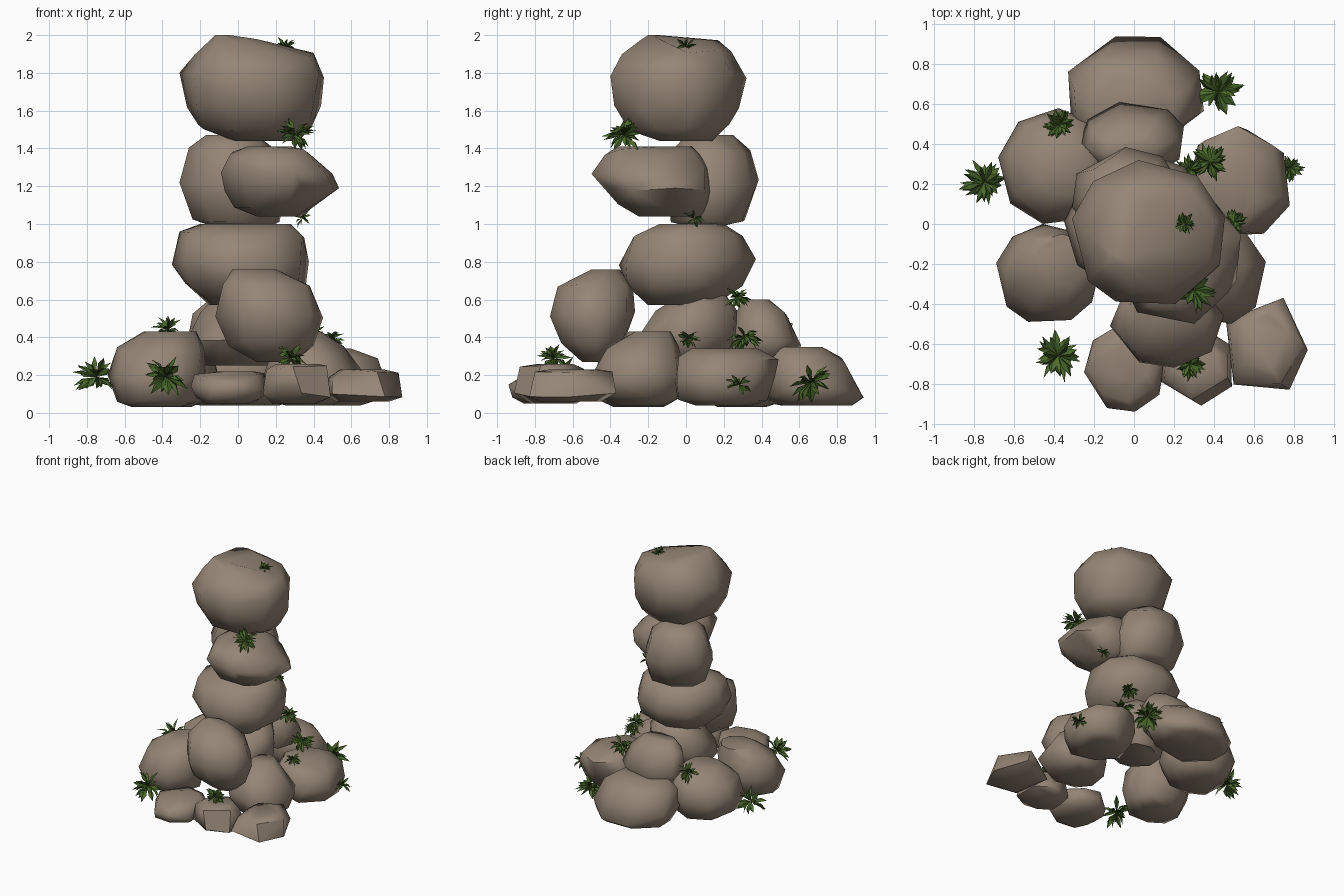
import bpy, bmesh, math, random
from mathutils import Matrix, Vector

random.seed(7)

cube = bpy.data.objects.get("Cube")
if cube:
    bpy.data.objects.remove(cube, do_unlink=True)


def material(name, red, green, blue):
    mat = bpy.data.materials.new(name)
    mat.use_nodes = True
    colour = (red, green, blue, 1)
    mat.diffuse_color = colour
    shader = next(n for n in mat.node_tree.nodes if n.type == "BSDF_PRINCIPLED")
    shader.inputs["Base Color"].default_value = colour
    shader.inputs["Roughness"].default_value = 0.9
    return mat


stone = material("warm grey stone", 0.30, 0.235, 0.18)
leaf_green = material("leaf green", 0.075, 0.15, 0.025)
deep_green = material("deep leaf green", 0.045, 0.1, 0.017)


def add_object(name, bm, *materials):
    mesh = bpy.data.meshes.new(name)
    bm.to_mesh(mesh)
    bm.free()
    for mat in materials:
        mesh.materials.append(mat)
    obj = bpy.data.objects.new(name, mesh)
    bpy.context.scene.collection.objects.link(obj)
    return obj


def fit(values, low, high):
    """Stretch a row of values so that it spans low to high."""
    least, most = min(values), max(values)
    return [low + (v - least) / (most - least) * (high - low) for v in values]


def rock(name, *rings, sides=8, turn=0.2):
    """Chiselled boulder: the hull of uneven rings (z, x min, x max, y min, y max)."""
    bm = bmesh.new()
    for z, x_min, x_max, y_min, y_max in rings:
        angles = [turn + (i + random.uniform(-0.2, 0.2)) * math.tau / sides
                  for i in range(sides)]
        xs = fit([math.cos(a) for a in angles], x_min, x_max)
        ys = fit([math.sin(a) for a in angles], y_min, y_max)
        inner = z not in (rings[0][0], rings[-1][0])
        for x, y in zip(xs, ys):
            lift = random.uniform(-0.02, 0.02) if inner else 0
            bm.verts.new((x, y, z + lift))
    bmesh.ops.convex_hull(bm, input=bm.verts[:])
    loose = [v for v in bm.verts if not v.link_faces]
    bmesh.ops.delete(bm, geom=loose, context="VERTS")
    bmesh.ops.dissolve_limit(bm, angle_limit=math.radians(6),
                             verts=bm.verts[:], edges=bm.edges[:])
    bmesh.ops.recalc_face_normals(bm, faces=bm.faces[:])
    obj = add_object(name, bm, stone)
    obj.data.shade_smooth()
    obj.data.set_sharp_from_angle(angle=math.radians(58))


def plant(name, x, y, z, size, leaves=26):
    """Bushy tuft of folded blades spreading from one point."""
    bm = bmesh.new()
    outward = Vector((x, y, 0)).normalized() * 0.15 + Vector((0, 0, 0.1))
    for i in range(leaves):
        turn = i * 2.4
        height = random.uniform(-0.8, 0.9)
        flat = math.sqrt(1 - height * height)
        aim = Vector((flat * math.cos(turn), flat * math.sin(turn), height))
        aim = (aim + outward).normalized()
        roll = Matrix.Rotation(random.uniform(-1, 1), 3, aim)
        side = roll @ aim.cross(Vector((0, 0, 1))).normalized()
        fold = side.cross(aim)
        length = size * random.uniform(0.75, 1.1)
        width = size * random.uniform(0.13, 0.2)
        middle = aim * length * 0.6
        tip = aim * length - fold * size * 0.12
        points = [Vector(), middle - side * width, tip,
                  middle + side * width, middle + fold * width * 0.6]
        base, left, end, right, ridge = [
            bm.verts.new(Vector((x, y, z)) + p) for p in points]
        for corners in ((base, ridge, end, left), (base, right, end, ridge)):
            bm.faces.new(corners).material_index = int(i % 3 == 0)
    add_object(name, bm, leaf_green, deep_green)


# Balanced column of boulders
rock("top_boulder", (1.44, -.02, .32, -.14, .14), (1.51, -.21, .39, -.3, .23),
     (1.62, -.27, .44, -.38, .28), (1.79, -.31, .455, -.4, .32),
     (1.9, -.23, .4, -.34, .24), (1.96, -.16, .12, -.24, .17),
     (2, -.12, -.04, -.2, -.1), sides=9)
rock("middle_back_boulder", (.99, -.14, .18, 0, .2), (1.03, -.24, .22, -.08, .31),
     (1.22, -.31, .26, -.1, .385), (1.39, -.26, .2, -.08, .34),
     (1.47, -.17, .1, 0, .25))
rock("middle_front_boulder", (1.04, .1, .33, -.25, .08), (1.1, -.02, .42, -.36, .12),
     (1.18, -.07, .535, -.42, .14), (1.28, -.09, .5, -.5, .12),
     (1.38, -.04, .38, -.43, .08), (1.41, .05, .28, -.36, .03))
rock("lower_column_boulder", (.57, -.15, .2, -.2, .15), (.67, -.28, .36, -.31, .3),
     (.8, -.35, .375, -.355, .37), (.94, -.31, .35, -.28, .3),
     (1, -.2, .28, -.14, .2), sides=9)
rock("core_boulder", (.25, -.18, .2, -.15, .2), (.4, -.27, .32, -.25, .28),
     (.54, -.2, .28, -.16, .27), (.64, -.1, .18, 0, .2))

# Boulders leaning on the column
rock("front_leaning_boulder", (.27, .1, .3, -.55, -.4), (.36, -.05, .4, -.66, -.33),
     (.52, -.12, .45, -.72, -.27), (.68, -.08, .38, -.68, -.28),
     (.76, -.03, .2, -.5, -.35))
rock("back_leaning_boulder", (.28, -.2, .2, .25, .55), (.37, -.27, .25, .24, .61),
     (.52, -.24, .22, .26, .53), (.6, -.15, .12, .3, .44))

# Ring of base boulders
rock("left_front_boulder", (.04, .25, .5, -.36, -.1), (.08, .17, .61, -.46, -.03),
     (.2, .14, .66, -.5, 0), (.34, .18, .56, -.42, -.04),
     (.43, .28, .44, -.27, -.08))
rock("left_back_boulder", (.04, .35, .65, .05, .35), (.08, .27, .74, -.04, .43),
     (.17, .25, .78, -.06, .47), (.29, .28, .74, -.04, .49),
     (.34, .32, .6, .03, .38), sides=7, turn=-0.3)
rock("right_back_boulder", (.03, -.52, -.25, .17, .42), (.08, -.63, -.15, .06, .52),
     (.2, -.68, -.1, 0, .58), (.34, -.63, -.14, .04, .54),
     (.43, -.48, -.22, .15, .42), sides=9)
rock("right_front_boulder", (.03, -.56, -.3, -.38, -.12), (.07, -.64, -.2, -.46, -.05),
     (.2, -.69, -.17, -.49, 0), (.33, -.64, -.18, -.44, -.02),
     (.43, -.5, -.22, -.3, -.05), sides=9)
rock("back_boulder", (.04, -.2, .22, .5, .88), (.07, -.28, .31, .44, .94),
     (.15, -.33, .35, .4, .9), (.28, -.3, .28, .38, .84),
     (.35, -.2, .2, .42, .72), turn=0.4)

# Low slabs along the front
rock("front_slab_right", (.05, -.17, .07, -.86, -.58), (.08, -.23, .14, -.92, -.52),
     (.13, -.25, .16, -.94, -.5), (.19, -.23, .14, -.89, -.52),
     (.22, -.1, .08, -.8, -.58))
rock("front_slab_middle", (.05, .18, .42, -.82, -.58), (.1, .13, .49, -.91, -.52),
     (.23, .15, .47, -.88, -.54), (.26, .2, .42, -.78, -.6), sides=6, turn=0.5)
rock("front_slab_left", (.06, .52, .8, -.77, -.45), (.1, .46, .87, -.83, -.37),
     (.2, .48, .85, -.8, -.39), (.23, .54, .77, -.72, -.46), sides=5, turn=0.1)

# Plants growing in the gaps
plant("summit_plant", .25, 0, 1.935, .065)
plant("ledge_plant", .3, -.33, 1.47, .115)
plant("crevice_plant", .34, .04, 1.03, .06, leaves=12)
plant("column_foot_plant", .28, .27, .61, .08)
plant("left_front_plant", .5, .01, .39, .07)
plant("left_back_plant", .38, .31, .4, .1)
plant("left_side_plant", .78, .28, .15, .075, leaves=16)
plant("back_left_plant", .42, .66, .16, .13)
plant("front_gap_plant", .28, -.7, .29, .09)
plant("right_side_plant", -.75, .21, .19, .13)
plant("right_front_plant", -.38, -.66, .19, .13)
plant("right_back_plant", -.37, .5, .44, .09)
